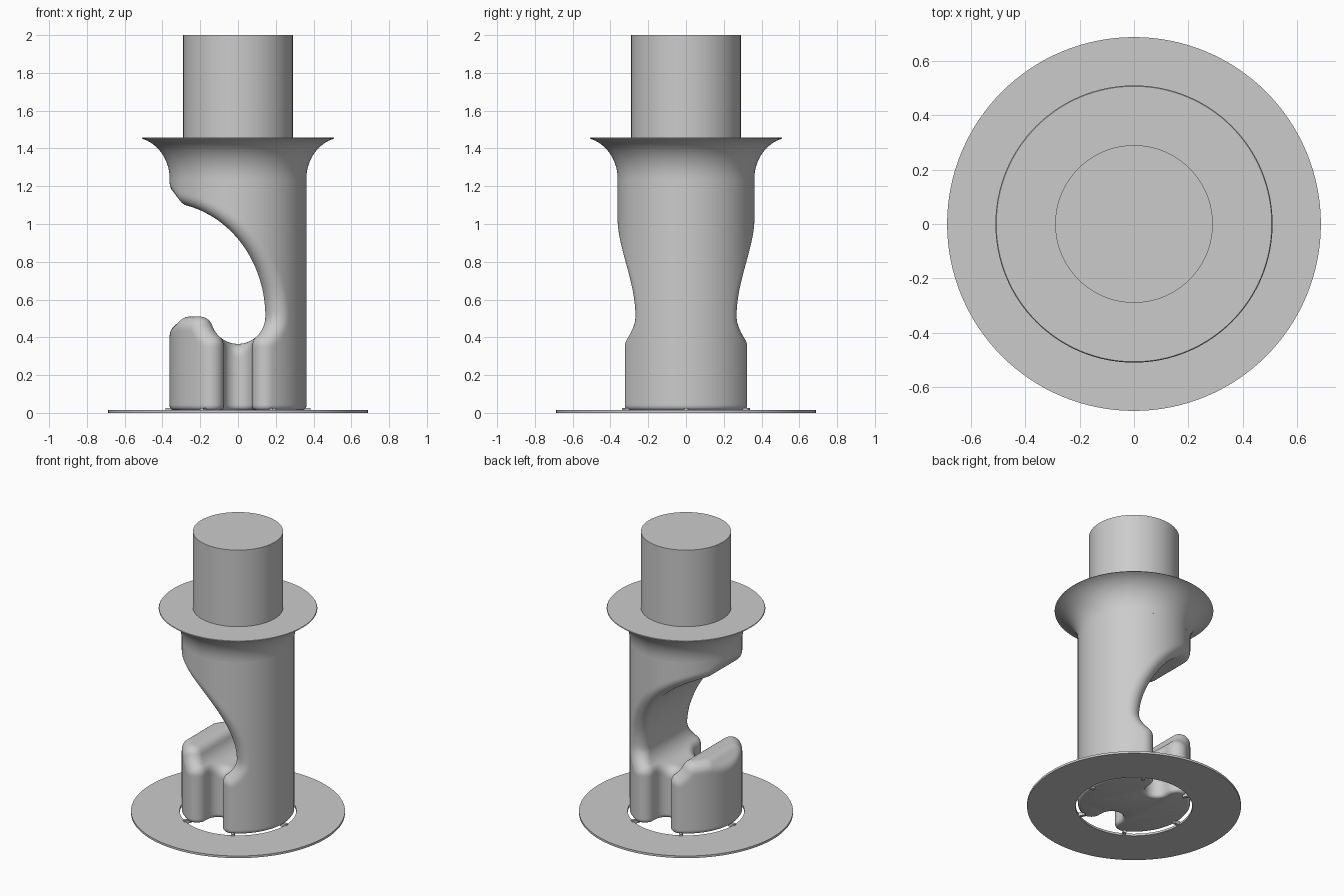
import bpy, bmesh, math
from mathutils import Vector
from mathutils.bvhtree import BVHTree

if "Cube" in bpy.data.objects:
    bpy.data.objects.remove(bpy.data.objects["Cube"])

grey = bpy.data.materials.new("plain grey")
grey.use_nodes = True
grey.diffuse_color = (0.6, 0.6, 0.6, 1)
grey.node_tree.nodes["Principled BSDF"].inputs["Base Color"].default_value = (0.6, 0.6, 0.6, 1)

FILLET = 0.07
BODY_R = 0.362
FLOOR = 0.015


def make_object(name, bm):
    bmesh.ops.recalc_face_normals(bm, faces=bm.faces)
    mesh = bpy.data.meshes.new(name)
    bm.to_mesh(mesh)
    bm.free()
    mesh.materials.append(grey)
    obj = bpy.data.objects.new(name, mesh)
    bpy.context.collection.objects.link(obj)
    return obj


def activate(obj):
    bpy.ops.object.select_all(action='DESELECT')
    obj.select_set(True)
    bpy.context.view_layer.objects.active = obj


def smooth(obj, angle=35):
    activate(obj)
    bpy.ops.object.shade_smooth_by_angle(angle=math.radians(angle))


def lathe(name, profile, steps=128, closed=False):
    bm = bmesh.new()
    verts = [bm.verts.new((r, 0, z)) for r, z in profile]
    pairs = list(zip(verts, verts[1:])) + ([(verts[-1], verts[0])] if closed else [])
    edges = [bm.edges.new(p) for p in pairs]
    bmesh.ops.spin(bm, geom=verts + edges, axis=(0, 0, 1), cent=(0, 0, 0),
                   angle=math.tau, steps=steps, use_duplicate=False)
    bmesh.ops.remove_doubles(bm, verts=bm.verts, dist=0.0001)
    return make_object(name, bm)


def prism(points, grow, place):
    """Convex prism through the points, its outline grown by a radius."""
    bm = bmesh.new()
    ring = 32 if grow else 1
    for u, v in points:
        for k in range(ring):
            a = math.tau * k / ring
            for end in (0, 1):
                bm.verts.new(place(u + grow * math.cos(a), v + grow * math.sin(a), end))
    hull = bmesh.ops.convex_hull(bm, input=bm.verts)
    bmesh.ops.delete(bm, geom=list({g for g in hull["geom_interior"] + hull["geom_unused"]
                                    if isinstance(g, bmesh.types.BMVert)}), context='VERTS')
    obj = make_object("cutter", bm)
    obj.hide_render = True
    return obj


def arc(cx, cy, rx, ry, start, end, n):
    return [(cx + rx * math.cos(math.radians(start + (end - start) * i / n)),
             cy + ry * math.sin(math.radians(start + (end - start) * i / n)))
            for i in range(n + 1)]


# Openings: sideways mouth, its round floor, flared lips, and front and back grooves
mouth = arc(-0.4, 0.51, 0.545, 0.605, 0, 90, 40) + [(-0.9, 1.11), (-0.9, 0.51)]
pocket = arc(0, 0.51, 0.145, 0.145, 0, 352.5, 47)
upper_lip = [(-0.29, 1.1), (-0.365, 1.2), (-0.9, 1.2), (-0.9, 1.0)]
lower_lip = [(-0.28, 0.512), (-0.37, 0.43), (-0.9, 0.43), (-0.9, 0.52)]
groove = arc(0, -0.225, 0.075, 0.075, 0, 180, 16) + [(-0.075, -0.9), (0.075, -0.9)]


def across(u, v, end):
    return (u, 2 * end - 1, v)


def upright(side):
    return lambda u, v, end: (u, side * v, -0.5 + end)


def carved_column(name, grow):
    """Column with every surface moved inward by the given amount."""
    r = BODY_R - grow
    column = lathe(name, [(0, -0.25), (r, -0.25), (r, 1.42), (0, 1.42)])
    cutters = [prism(p, grow, across) for p in (mouth, pocket, upper_lip, lower_lip)]
    cutters += [prism(groove, grow, upright(s)) for s in (1, -1)]
    activate(column)
    for cutter in cutters:
        mod = column.modifiers.new("cut", 'BOOLEAN')
        mod.operation = 'DIFFERENCE'
        mod.solver = 'EXACT'
        mod.object = cutter
        bpy.ops.object.modifier_apply(modifier=mod.name)
    for cutter in cutters:
        bpy.data.objects.remove(cutter)
    return column


# Body: dense skin pulled to a constant distance from the shrunken core rounds the edges
core = carved_column("core", FILLET)
body = carved_column("body", 0)
mod = body.modifiers.new("skin", 'REMESH')
mod.mode = 'VOXEL'
mod.voxel_size = 0.012
activate(body)
bpy.ops.object.modifier_apply(modifier=mod.name)

bm = bmesh.new()
bm.from_mesh(core.data)
bmesh.ops.triangulate(bm, faces=bm.faces)
tree = BVHTree.FromBMesh(bm)
bm.free()
bpy.data.objects.remove(core)

bm = bmesh.new()
bm.from_mesh(body.data)
for v in bm.verts:
    near = tree.find_nearest(v.co)[0]
    v.co = near + (v.co - near).normalized() * FILLET

# Flat foot with a small rounded rim, and an open top hidden in the flange
for height, normal in ((FLOOR, (0, 0, 1)), (1.32, (0, 0, -1))):
    bmesh.ops.bisect_plane(bm, geom=bm.verts[:] + bm.edges[:] + bm.faces[:],
                           plane_co=(0, 0, height), plane_no=normal, clear_inner=True)
bm.normal_update()
rim = 0.02
for v in bm.verts:
    drop = FLOOR + rim - v.co.z
    if drop > 0:
        flat = Vector((v.normal.x, v.normal.y, 0)).normalized()
        v.co -= flat * (rim - math.sqrt(max(rim * rim - drop * drop, 0)))
bmesh.ops.holes_fill(bm, edges=[e for e in bm.edges if e.is_boundary])
bm.to_mesh(body.data)
bm.free()
body.data.materials.clear()
body.data.materials.append(grey)
smooth(body, 40)

# Flange with a concave underside
flare = arc(0.562, 1.24, 0.2, 0.22, 180, 105, 16)
flange = lathe("flange", [(0, 1.24)] + flare + [(0.507, 1.457), (0, 1.457)])
smooth(flange)

# Peg on top
peg = lathe("peg", [(0, 1.45), (0.29, 1.45), (0.29, 2), (0, 2)])
smooth(peg)

# Thin base ring and the small tabs that hold it to the body
ring = lathe("base_ring", [(0.375, 0), (0.688, 0), (0.688, 0.015), (0.375, 0.015)], closed=True)
smooth(ring)
for i in range(6):
    a = math.tau * i / 6
    bm = bmesh.new()
    bmesh.ops.create_cube(bm, size=1)
    for v in bm.verts:
        v.co = Vector((0.36 + v.co.x * 0.05, v.co.y * 0.02, 0.0125 + v.co.z * 0.025))
    tab = make_object("base_tab", bm)
    tab.rotation_euler.z = a
